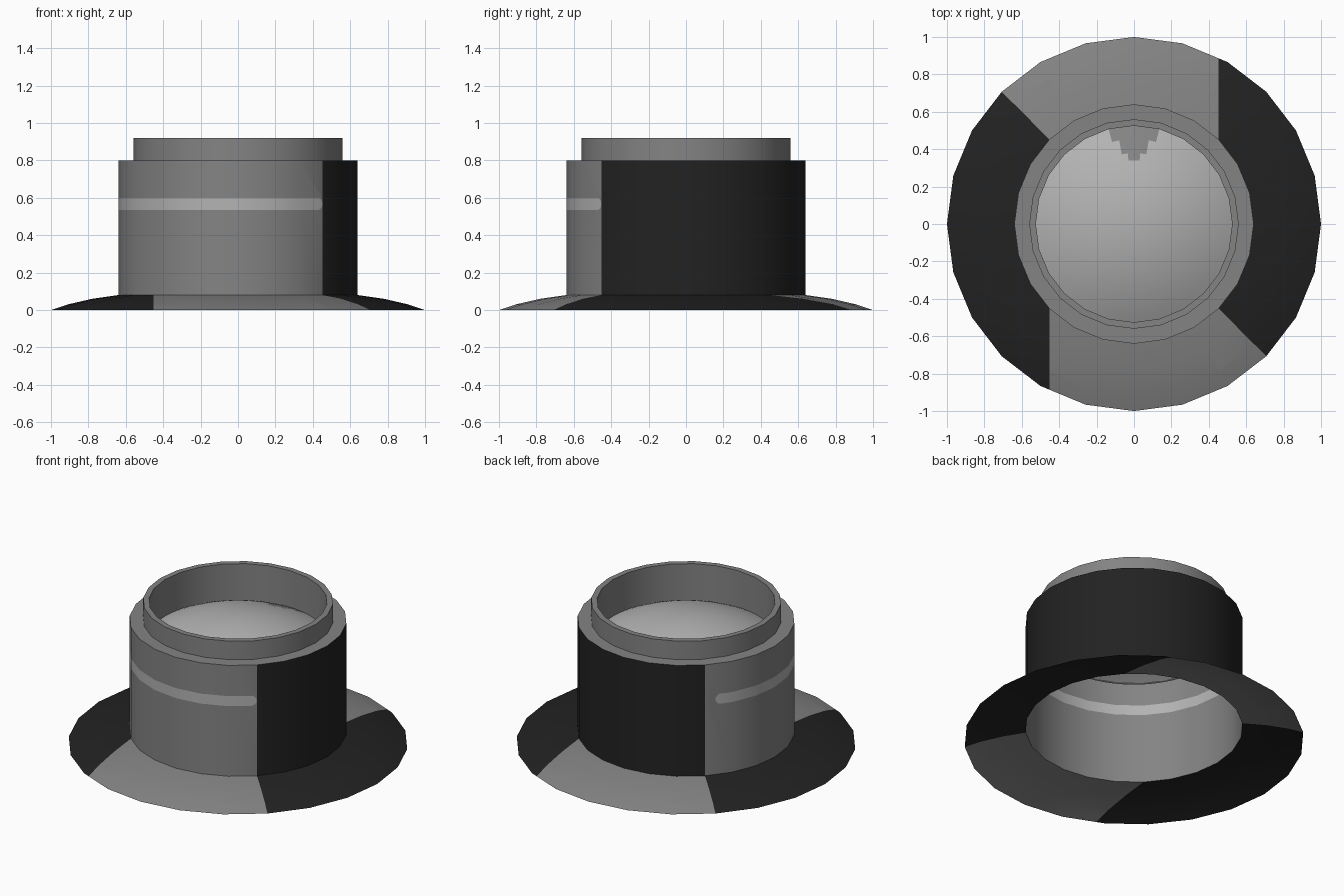
import bpy, bmesh, math
from mathutils import Vector

if "Cube" in bpy.data.objects:
    bpy.data.objects.remove(bpy.data.objects["Cube"])

SEG = 24
R = 0.64
SPLIT = R * math.cos(math.radians(45))


def material(name, v):
    m = bpy.data.materials.new(name)
    m.diffuse_color = (v, v, v, 1)
    m.use_nodes = True
    m.node_tree.nodes["Principled BSDF"].inputs["Base Color"].default_value = m.diffuse_color
    return m


GREY = material("mid grey", 0.23)
DARK = material("near black", 0.016)
LIGHT = material("light grey", 0.45)
MATS = [GREY, DARK, LIGHT]


def lathe(profile, seg=SEG):
    # revolve a list of (radius, height) points about z
    bm = bmesh.new()
    rings = []
    for r, z in profile:
        rings.append([bm.verts.new((r * math.cos(2 * math.pi * i / seg),
                                    r * math.sin(2 * math.pi * i / seg), z))
                      for i in range(seg)])
    for a, b in zip(rings, rings[1:]):
        for i in range(seg):
            j = (i + 1) % seg
            bm.faces.new((a[i], a[j], b[j], b[i]))
    bmesh.ops.remove_doubles(bm, verts=bm.verts, dist=1e-5)
    return bm


def cut(bm, co, no, faces=None):
    fs = list(bm.faces) if faces is None else [f for f in bm.faces if faces(f)]
    geom = set(fs)
    for f in fs:
        geom.update(f.edges)
        geom.update(f.verts)
    bmesh.ops.bisect_plane(bm, geom=list(geom), dist=1e-5, plane_co=co, plane_no=no)


def finish(bm, name, rule):
    for f in bm.faces:
        f.material_index = rule(f.calc_center_median())
    me = bpy.data.meshes.new(name)
    bm.to_mesh(me)
    bm.free()
    for m in MATS:
        me.materials.append(m)
    ob = bpy.data.objects.new(name, me)
    bpy.context.collection.objects.link(ob)
    bpy.ops.object.select_all(action='DESELECT')
    ob.select_set(True)
    bpy.context.view_layer.objects.active = ob
    bpy.ops.object.shade_smooth_by_angle(angle=math.radians(30))
    return ob


# flared flange with two dark sectors
bm = lathe([(1, 0), (0.91, 0.03), (0.78, 0.06), (R, 0.08)])
for s in (-1, 1):
    cut(bm, (s * SPLIT, 0, 0), (1, 0, 0))


def flange_rule(c):
    if c.x * c.y > 0:
        return 1 if abs(c.x) > SPLIT else 0
    return 1 if abs(c.x) > abs(c.y) else 0


finish(bm, "flange", flange_rule)

# body wall: half grey, half dark, with a round-ended light stripe cut in
bm = lathe([(R, 0.08), (R, 0.8)])
Z0, Z1 = 0.535, 0.60
ZM, RAD = (Z0 + Z1) / 2, (Z1 - Z0) / 2
for z in (Z0, Z1):
    cut(bm, (0, 0, z), (0, 0, 1))


def angle(c):
    return math.degrees(math.atan2(c.y, c.x)) % 360


caps = []
for tip, sign in ((141, -1), (314.8, 1)):
    a = math.radians(tip) - sign * RAD / R
    centre = Vector((R * math.cos(a), R * math.sin(a), ZM))
    tangent = Vector((-math.sin(a), math.cos(a), 0)) * sign
    lo = math.floor(tip / 15) * 15
    for t in (-66, -33, 0, 33, 66):
        n = tangent * math.cos(math.radians(t)) + Vector((0, 0, math.sin(math.radians(t))))
        caps.append((centre + n * RAD, n, lo))
        cut(bm, centre + n * RAD, n, lambda f, lo=lo:
            lo < angle(f.calc_center_median()) < lo + 15
            and Z0 < f.calc_center_median().z < Z1)


def body_rule(c):
    a = angle(c)
    if not 135 < a < 315:
        return 1
    if not Z0 < c.z < Z1:
        return 0
    for p, n, lo in caps:
        if lo < a < lo + 15 and (c - p).dot(n) > 0:
            return 0
    return 2


finish(bm, "body_wall", body_rule)

# shoulder and raised top ring with its inner wall
finish(lathe([(R, 0.8), (0.56, 0.8)]), "shoulder", lambda c: 0)
finish(lathe([(0.56, 0.8), (0.56, 0.92), (0.525, 0.92), (0.525, 0.68)]), "top_ring", lambda c: 0)

# shallow domed lens with a small grey notch at the back
bm = lathe([(0.53 * (1 - i / 14), 0.82 - 0.14 * (1 - i / 14) ** 2) for i in range(15)], 72)
finish(bm, "lens", lambda c: 0 if c.y > 0.35 and abs(c.x) < 0.02 + 0.9 * (c.y - 0.35) else 2)
